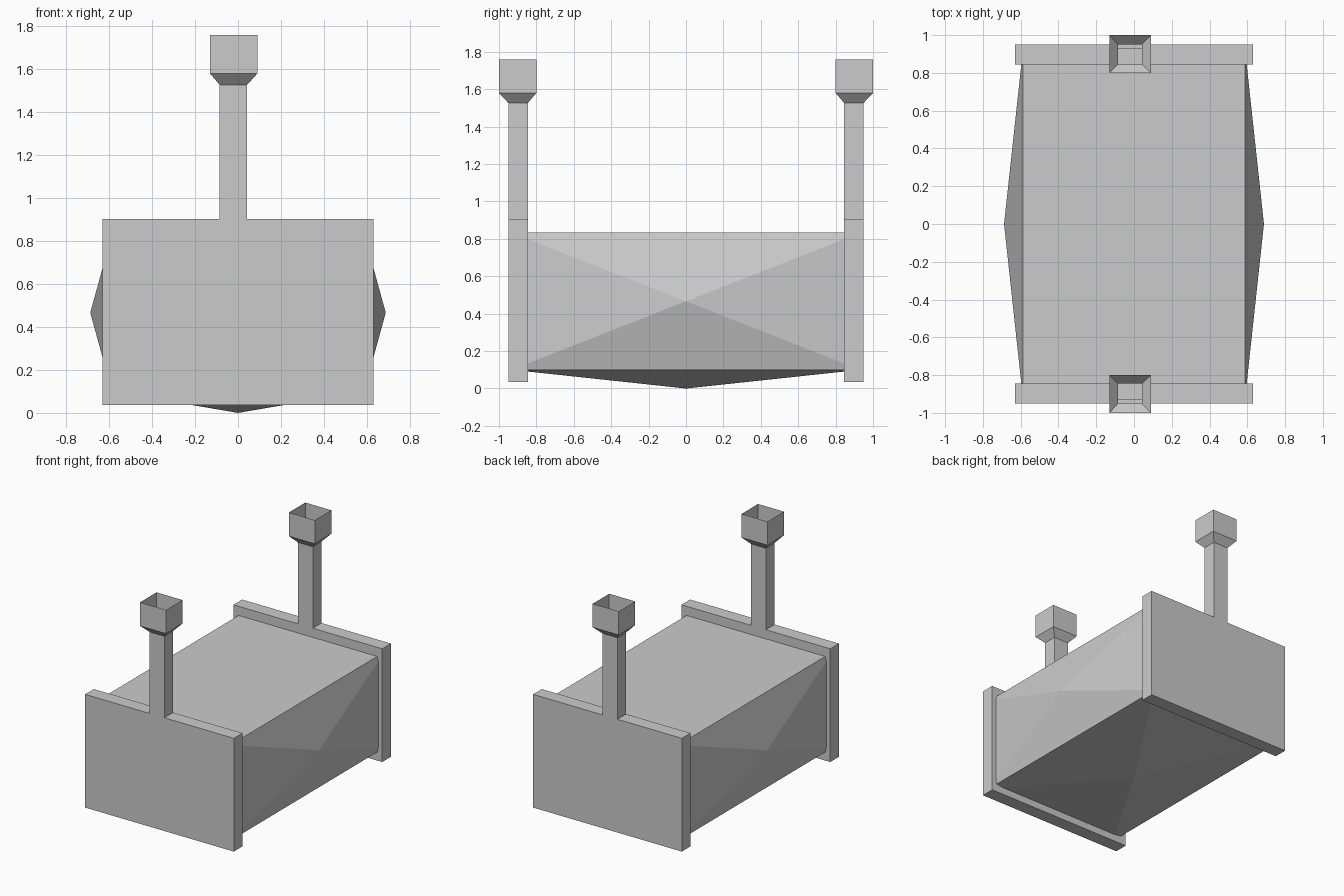
import bpy, bmesh
from mathutils import Vector

if "Cube" in bpy.data.objects:
    bpy.data.objects.remove(bpy.data.objects["Cube"])


def make_object(name, bm):
    bmesh.ops.recalc_face_normals(bm, faces=bm.faces)
    mesh = bpy.data.meshes.new(name)
    bm.to_mesh(mesh)
    bm.free()
    obj = bpy.data.objects.new(name, mesh)
    bpy.context.collection.objects.link(obj)
    return obj


# Main body: box with the two sides and the underside poked out to a point
bm = bmesh.new()
bmesh.ops.create_cube(bm, size=1)
for v in bm.verts:
    v.co = Vector((v.co.x * 1.174, v.co.y * 1.866, v.co.z * 0.733 + 0.4665))
bm.normal_update()
poked = [f for f in bm.faces if abs(f.normal.x) > 0.9 or f.normal.z < -0.9]
for v in bmesh.ops.poke(bm, faces=poked)["verts"]:
    if abs(v.co.x) > 0.1:
        v.co.x *= 0.688 / abs(v.co.x)
    else:
        v.co.z = 0.0
make_object("body", bm)

# End plate with open chimney post and flared open cup
Y_IN, Y_OUT = 0.845, 0.95
XL, XR = -0.085, 0.042
outline = [(-0.63, 0.036), (0.63, 0.036), (0.63, 0.903), (XR, 0.903),
           (XR, 1.527), (XL, 1.527), (XL, 0.903), (-0.63, 0.903)]


def end_plate(name, side):
    bm = bmesh.new()
    inner = [bm.verts.new((x, side * Y_IN, z)) for x, z in outline]
    outer = [bm.verts.new((x, side * Y_OUT, z)) for x, z in outline]
    bm.faces.new(inner)
    bm.faces.new(outer)
    # Side walls, leaving the post open at the top
    for i in range(8):
        j = (i + 1) % 8
        if i != 4:
            bm.faces.new((inner[i], inner[j], outer[j], outer[i]))
    # Flare and upright rim of the cup
    ring = [inner[4], inner[5], outer[5], outer[4]]
    for z in (1.58, 1.76):
        corners = [(0.09, 0.80), (-0.13, 0.80), (-0.13, 1.0), (0.09, 1.0)]
        new = [bm.verts.new((x, side * y, z)) for x, y in corners]
        for i in range(4):
            j = (i + 1) % 4
            bm.faces.new((ring[i], ring[j], new[j], new[i]))
        ring = new
    return make_object(name, bm)


end_plate("front_plate", -1)
end_plate("back_plate", 1)
